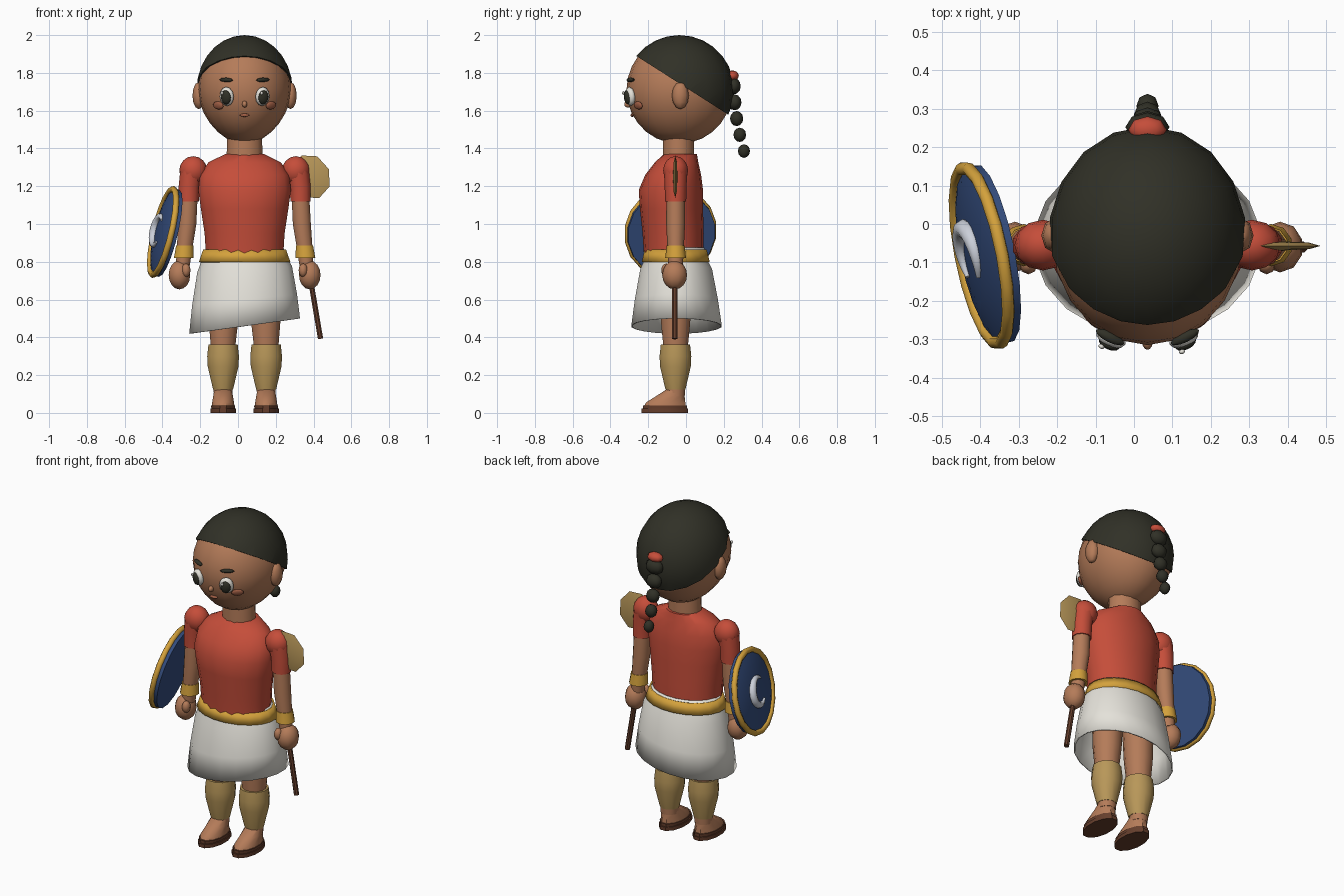
import bpy, bmesh, math
from mathutils import Vector, Matrix

if "Cube" in bpy.data.objects:
    bpy.data.objects.remove(bpy.data.objects["Cube"])

X0 = 0.035  # body centre line


def colour(name, r, g, b):
    m = bpy.data.materials.new(name)
    m.diffuse_color = (r, g, b, 1)
    m.use_nodes = True
    m.node_tree.nodes["Principled BSDF"].inputs["Base Color"].default_value = m.diffuse_color
    return m


SKIN = colour("brown skin", 0.46, 0.20, 0.10)
HAIR = colour("black hair", 0.030, 0.030, 0.020)
RED = colour("red cloth", 0.56, 0.075, 0.042)
WHITE = colour("white cloth", 0.78, 0.76, 0.70)
GOLD = colour("bright gold", 0.66, 0.36, 0.045)
BRASS = colour("dull brass", 0.48, 0.31, 0.10)
BLUE = colour("navy blue", 0.035, 0.075, 0.21)
SILVER = colour("silver", 0.60, 0.63, 0.70)
BROWN = colour("dark brown", 0.13, 0.048, 0.025)
BLUSH = colour("blush brown", 0.36, 0.115, 0.06)


def finish(name, bm, mat, matrix=None, angle=40):
    """Turn a bmesh into a smooth object with sharp edges above the angle."""
    if matrix is not None:
        bm.transform(matrix)
    bmesh.ops.recalc_face_normals(bm, faces=bm.faces)
    for f in bm.faces:
        f.smooth = True
    for e in bm.edges:
        e.smooth = len(e.link_faces) < 2 or e.calc_face_angle(0) < math.radians(angle)
    me = bpy.data.meshes.new(name)
    bm.to_mesh(me)
    bm.free()
    me.materials.append(mat)
    ob = bpy.data.objects.new(name, me)
    bpy.context.collection.objects.link(ob)
    return ob


def loft(name, rings, mat, sides=12, caps=True, tilt=0, matrix=None, wall=0):
    """Skin elliptical rings given as (x, y, z, rx, ry)."""
    bm = bmesh.new()
    loops = []
    for i, (x, y, z, rx, ry) in enumerate(rings):
        t = tilt * i / (len(rings) - 1)
        ang = [2 * math.pi * (k + 0.5) / sides for k in range(sides)]
        loops.append([bm.verts.new((x + rx * math.cos(a), y + ry * math.sin(a),
                                    z + t * rx * math.cos(a))) for a in ang])
    for a, b in zip(loops, loops[1:]):
        for k in range(sides):
            j = (k + 1) % sides
            bm.faces.new((a[k], a[j], b[j], b[k]))
    if caps:
        bm.faces.new(loops[0])
        bm.faces.new(loops[-1])
    ob = finish(name, bm, mat, matrix)
    if wall:
        mod = ob.modifiers.new("wall", 'SOLIDIFY')
        mod.thickness = wall
    return ob


def ball(name, loc, size, mat, seg=12, rings=8, rot=None):
    bm = bmesh.new()
    bmesh.ops.create_uvsphere(bm, u_segments=seg, v_segments=rings, radius=1)
    m = Matrix.Translation(loc) @ (rot or Matrix()) @ Matrix.Diagonal((*size, 1))
    return finish(name, bm, mat, m, 75)


def tube(name, points, radii, mat, sides=8, matrix=None):
    """Tapered tube along a path lying in the local XY plane."""
    bm = bmesh.new()
    loops = []
    pts = [Vector(p) for p in points]
    for i, p in enumerate(pts):
        d = (pts[min(i + 1, len(pts) - 1)] - pts[max(i - 1, 0)]).normalized()
        u = d.cross(Vector((0, 0, 1)))
        ang = [2 * math.pi * k / sides for k in range(sides)]
        loops.append([bm.verts.new(p + radii[i] * (u * math.cos(a) + Vector((0, 0, math.sin(a)))))
                      for a in ang])
    for a, b in zip(loops, loops[1:]):
        for k in range(sides):
            j = (k + 1) % sides
            bm.faces.new((a[k], a[j], b[j], b[k]))
    bm.faces.new(loops[0])
    bm.faces.new(loops[-1])
    return finish(name, bm, mat, matrix, 60)


# Head, slightly narrower at the jaw
HC, HR = Vector((X0, -0.035, 1.71)), Vector((0.248, 0.28, 0.285))
bm = bmesh.new()
bmesh.ops.create_uvsphere(bm, u_segments=20, v_segments=14, radius=1)
for v in bm.verts:
    v.co.x *= 1 - 0.12 * max(0, -v.co.z) ** 1.5
finish("head", bm, SKIN, Matrix.Translation(HC) @ Matrix.Diagonal((*HR, 1)), 75)

# Hair cap, sliced along a plane sloping down to the nape
bm = bmesh.new()
bmesh.ops.create_uvsphere(bm, u_segments=18, v_segments=14, radius=1)
bm.transform(Matrix.Translation(HC) @ Matrix.Diagonal((0.258, 0.29, 0.29, 1)))
cut = bmesh.ops.bisect_plane(bm, geom=bm.verts[:] + bm.edges[:] + bm.faces[:], clear_inner=True,
                             plane_co=(X0, -0.06, 1.76), plane_no=(0, 0.638, 1))
bmesh.ops.holes_fill(bm, edges=[e for e in bm.edges if e.is_boundary])
finish("hair_cap", bm, HAIR)

# Braid and its red tie
ball("hair_tie", (X0, 0.245, 1.785), (0.05, 0.035, 0.028), RED, 8, 6)
for i in range(5):
    r = 0.05 - 0.0045 * i
    ball("braid_bead", (X0, 0.252 + 0.0025 * i + 0.0028 * i * i, 1.73 - 0.086 * i),
         (r * (1.15 - 0.06 * i), 0.038 - 0.0015 * i, 0.044 - 0.002 * i), HAIR, 8, 6)


def on_face(name, dx, z, size, mat, lift=0.0, seg=12, roll=0):
    """Flat oval laid on the face at an offset from the centre line."""
    q = 1 - (dx / HR.x) ** 2 - ((z - HC.z) / HR.z) ** 2
    off = Vector((dx, -HR.y * math.sqrt(q), z - HC.z))
    n = Vector([off[i] / HR[i] ** 2 for i in range(3)]).normalized()
    rot = n.to_track_quat('Z', 'Y').to_matrix().to_4x4() @ Matrix.Rotation(roll, 4, 'Z')
    return ball(name, HC + off + n * lift, size, mat, seg, 6, rot)


# Face
for s in (-1, 1):
    on_face("eye_white", s * 0.093, 1.676, (0.041, 0.051, 0.024), WHITE, 0.004)
    on_face("pupil", s * 0.091, 1.673, (0.029, 0.038, 0.014), HAIR, 0.021)
    on_face("eye_glint", s * 0.091 - 0.013, 1.695, (0.008, 0.010, 0.006), WHITE, 0.034, 8)
    on_face("eyebrow", s * 0.095, 1.762, (0.041, 0.012, 0.014), HAIR, 0.006, 8, s * 0.05)
    on_face("cheek", s * 0.139, 1.628, (0.035, 0.023, 0.010), BLUSH, 0.001, 10)
    ball("ear", (X0 + s * 0.243, -0.03, 1.68), (0.033, 0.045, 0.072), SKIN, 8, 6)
on_face("nose", 0, 1.635, (0.014, 0.019, 0.020), SKIN, 0.002, 8)
on_face("mouth", 0, 1.577, (0.027, 0.009, 0.010), BLUSH, 0.002, 8)

# Neck and shirt
loft("neck", [(X0, -0.04, 1.33, 0.10, 0.085), (X0, -0.04, 1.46, 0.095, 0.085)], SKIN)
loft("shirt", [(X0, -0.065, 0.84, 0.208, 0.158), (X0, -0.068, 0.95, 0.215, 0.162),
               (X0, -0.077, 1.08, 0.235, 0.167), (X0, -0.080, 1.18, 0.249, 0.170),
               (X0, -0.068, 1.26, 0.240, 0.148), (X0, -0.050, 1.326, 0.195, 0.115),
               (X0, -0.030, 1.37, 0.105, 0.088)], RED, 18)

# Wrapped skirt with a slanted hem, and belt
loft("skirt", [(X0, -0.056, 0.875, 0.208, 0.155), (X0, -0.054, 0.80, 0.236, 0.173),
               (X0, -0.052, 0.76, 0.254, 0.192), (X0, -0.051, 0.60, 0.281, 0.222),
               (X0, -0.050, 0.46, 0.297, 0.242)], WHITE, 20, False, 0.136, None, 0.008)
loft("belt", [(X0, -0.055, 0.865, 0.222, 0.166), (X0, -0.054, 0.80, 0.245, 0.182)],
     GOLD, 20, False, 0, None, 0.014)

for s in (-1, 1):
    # Arm: dx, z, radius rings
    def limb(name, rows, mat, y, sides=10):
        return loft(name, [(X0 + s * d, y, z, r, r) for d, z, r in rows], mat, sides)

    ball("shoulder", (X0 + s * 0.272, -0.055, 1.283), (0.074, 0.066, 0.076), RED, 12, 8)
    limb("sleeve", [(0.282, 1.28, 0.062), (0.294, 1.20, 0.058), (0.296, 1.118, 0.056)], RED, -0.055)
    limb("forearm", [(0.295, 1.16, 0.049), (0.303, 1.0, 0.050), (0.317, 0.88, 0.044),
                     (0.328, 0.77, 0.038)], SKIN, -0.055)
    limb("wristband", [(0.317, 0.885, 0.048), (0.322, 0.82, 0.055)], GOLD, -0.055)
    ball("hand", (X0 + s * 0.345, -0.06, 0.73), (0.060, 0.066, 0.076), SKIN, 10, 8)
    ball("thumb", (X0 + s * 0.31, -0.105, 0.755), (0.024, 0.026, 0.036), SKIN, 8, 6)

    # Leg, shin guard, foot and sandal
    limb("leg", [(0.108, 0.80, 0.092), (0.112, 0.48, 0.080), (0.114, 0.36, 0.068),
                 (0.114, 0.09, 0.050)], SKIN, -0.055, 12)
    limb("shin_guard", [(0.114, 0.362, 0.080), (0.114, 0.30, 0.087), (0.114, 0.245, 0.084),
                        (0.114, 0.125, 0.055)], BRASS, -0.056, 12)
    xf = X0 + s * 0.114
    loft("foot", [(xf, -0.112, 0.03, 0.063, 0.115), (xf, -0.108, 0.055, 0.060, 0.108),
                  (xf, -0.082, 0.09, 0.054, 0.077), (xf, -0.056, 0.125, 0.047, 0.048)], SKIN)
    loft("sandal_sole", [(xf, -0.113, 0, 0.070, 0.128), (xf, -0.113, 0.022, 0.070, 0.128)], BROWN)
    loft("sandal_footbed", [(xf, -0.112, 0.02, 0.064, 0.121), (xf, -0.112, 0.04, 0.066, 0.121)], BROWN)

# Axe: shaft through the fist and a flat blade beside the shoulder
top, low = Vector((0.292, -0.06, 1.25)), Vector((0.437, -0.06, 0.392))
axis = (low - top).to_track_quat('Z', 'Y').to_matrix().to_4x4()
loft("axe_shaft", [(0, 0, 0, 0.015, 0.015), (0, 0, (low - top).length, 0.015, 0.015)],
     BROWN, 8, True, 0, Matrix.Translation(top) @ axis)
ball("axe_blade", (0.383, -0.057, 1.25), (0.106, 0.122, 0.012), BRASS, 8, 4,
     Matrix.Rotation(math.pi / 2, 4, 'X') @ Matrix.Rotation(math.pi / 8, 4, 'Z'))

# Shield: local Z faces outwards, local X points to the front
n = Vector((-1, -0.2, 0.24)).normalized()
u = (Vector((0, -1, 0)) - n * n.dot(Vector((0, -1, 0)))).normalized()
M = Matrix.Translation((-0.385, -0.08, 0.955)) @ Matrix((u, n.cross(u), n)).transposed().to_4x4()
loft("shield_disc", [(0, 0, -0.022, 0.236, 0.236), (0, 0, 0.008, 0.238, 0.238),
                     (0, 0, 0.024, 0.19, 0.19), (0, 0, 0.037, 0.12, 0.12),
                     (0, 0, 0.043, 0.05, 0.05)], BLUE, 18, True, 0, M)
R, K = 0.233, 18
bm = bmesh.new()
loops = []
for k in range(K):
    a = 2 * math.pi * (k + 0.5) / K
    ring = [(R + 0.017 * math.cos(b), 0.012 + 0.017 * math.sin(b))
            for b in (2 * math.pi * j / 8 for j in range(8))]
    loops.append([bm.verts.new((r * math.cos(a), r * math.sin(a), z)) for r, z in ring])
for k in range(K):
    p, q = loops[k], loops[(k + 1) % K]
    for j in range(8):
        bm.faces.new((p[j], p[(j + 1) % 8], q[(j + 1) % 8], q[j]))
finish("shield_rim", bm, GOLD, M, 60)

# Crescent on the shield, horns towards the front
arc = [math.radians(50 + 260 * i / 14) for i in range(15)]
tube("shield_crescent", [(0.078 * math.cos(a), 0.078 * math.sin(a), 0.045) for a in arc],
     [0.006 + 0.019 * math.sin(math.pi * i / 14) for i in range(15)], SILVER, 8, M)
